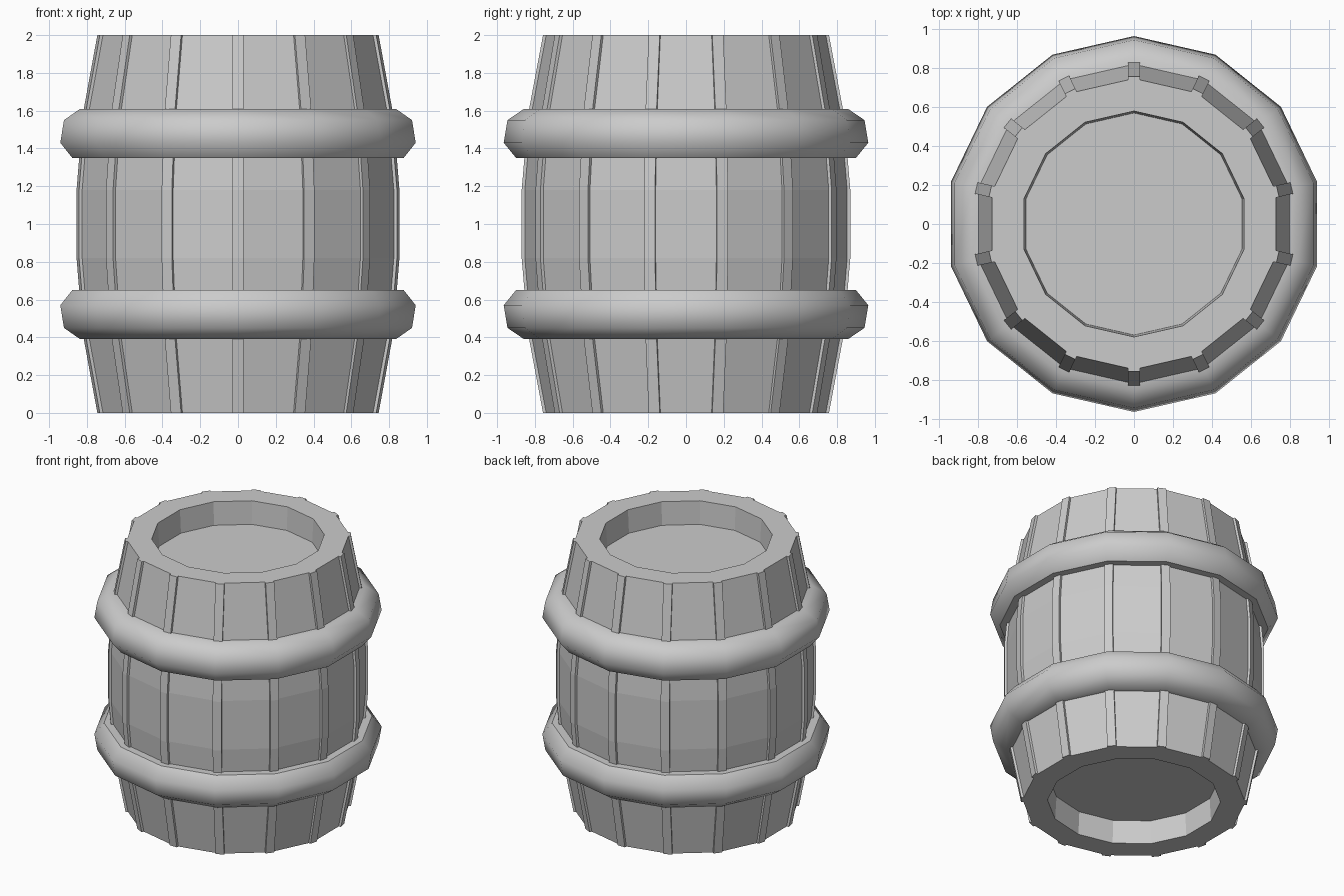
import bpy, bmesh, math
from mathutils import Matrix

if "Cube" in bpy.data.objects:
    bpy.data.objects.remove(bpy.data.objects["Cube"])

SIDES = 14
STEP = 2 * math.pi / SIDES
START = math.pi / 2


def finish(name, bm):
    bmesh.ops.remove_doubles(bm, verts=bm.verts, dist=1e-5)
    bmesh.ops.recalc_face_normals(bm, faces=bm.faces)
    mesh = bpy.data.meshes.new(name)
    bm.to_mesh(mesh)
    bm.free()
    obj = bpy.data.objects.new(name, mesh)
    bpy.context.collection.objects.link(obj)
    return obj


def lathe(name, profile, closed):
    """Spin an (r, z) profile into a 14-sided solid."""
    bm = bmesh.new()
    verts = [bm.verts.new((r * math.cos(START), r * math.sin(START), z)) for r, z in profile]
    pairs = list(zip(verts, verts[1:] + verts[:1]))
    edges = [bm.edges.new(p) for p in (pairs if closed else pairs[:-1])]
    bmesh.ops.spin(bm, geom=verts + edges, cent=(0, 0, 0), axis=(0, 0, 1),
                   angle=2 * math.pi, steps=SIDES, use_merge=False)
    bmesh.ops.remove_doubles(bm, verts=bm.verts, dist=1e-5)
    bmesh.ops.dissolve_degenerate(bm, edges=bm.edges, dist=1e-5)
    return finish(name, bm)


# bulging side, bottom to top
half = [(0.757, 0.0), (0.836, 0.42), (0.87, 0.82)]
side = half + [(r, 2 - z) for r, z in reversed(half)]

# barrel body with recessed lids
lid = [(0, 0.17), (0.57, 0.17), (0.58, 0)]
body = lid + [(r - 0.01, z) for r, z in side] + [(r, 2 - z) for r, z in reversed(lid)]
lathe("barrel_body", body, False)

# narrow raised strips over the corners between staves
bm = bmesh.new()
for i in range(SIDES):
    rot = Matrix.Rotation(START + i * STEP, 4, 'Z')
    rings = []
    for r, z in side:
        ring = [bm.verts.new((x, y, z)) for x, y in
                ((r - 0.05, -0.03), (r, -0.03), (r, 0.03), (r - 0.05, 0.03))]
        bmesh.ops.transform(bm, matrix=rot, verts=ring)
        rings.append(ring)
    for a, b in zip(rings, rings[1:]):
        for k in range(4):
            n = (k + 1) % 4
            bm.faces.new((a[k], a[n], b[n], b[k]))
    bm.faces.new(rings[0])
    bm.faces.new(rings[-1])
finish("stave_strips", bm)

# rounded hoops, mirrored about the middle
hoop = [(0.79, 0.39), (0.857, 0.39), (0.945, 0.45), (0.965, 0.57), (0.90, 0.65), (0.79, 0.65)]
for name, prof in (("lower_hoop", hoop), ("upper_hoop", [(r, 2 - z) for r, z in hoop])):
    obj = lathe(name, prof, True)
    bpy.ops.object.select_all(action='DESELECT')
    obj.select_set(True)
    bpy.context.view_layer.objects.active = obj
    bpy.ops.object.shade_smooth_by_angle(angle=math.radians(50))
